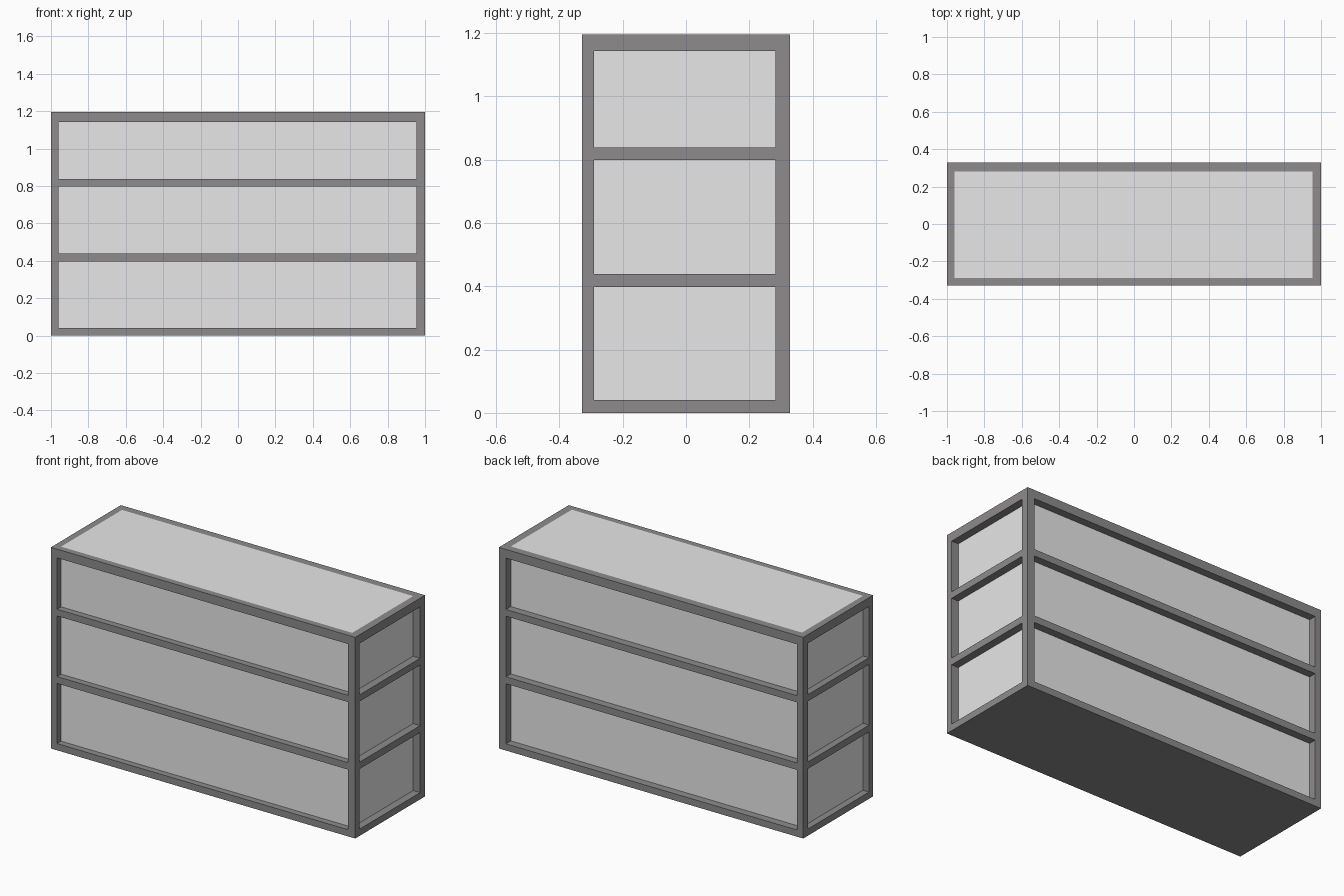
import bpy
import bmesh

cube = bpy.data.objects.get("Cube")
if cube:
    bpy.data.objects.remove(cube, do_unlink=True)


def material(name, color):
    mat = bpy.data.materials.new(name)
    mat.use_nodes = True
    mat.diffuse_color = color
    mat.node_tree.nodes["Principled BSDF"].inputs["Base Color"].default_value = color
    return mat


def add_boxes(name, mat, boxes):
    """One object made of boxes, each given as x, y and z ranges."""
    bm = bmesh.new()
    for ranges in boxes:
        verts = bmesh.ops.create_cube(bm, size=1)["verts"]
        for v in verts:
            for axis, (low, high) in enumerate(ranges):
                v.co[axis] = low if v.co[axis] < 0 else high
    mesh = bpy.data.meshes.new(name)
    bm.to_mesh(mesh)
    bm.free()
    mesh.materials.append(mat)
    obj = bpy.data.objects.new(name, mesh)
    bpy.context.collection.objects.link(obj)


dark = material("dark grey frame", (0.27, 0.26, 0.26, 1))
light = material("light grey panel", (0.8, 0.8, 0.8, 1))

# Outer size and the recessed core that shows between the bars
X, Y, TOP = 1.0, 0.328, 1.195
core_x, core_y = (-0.96, 0.954), (-0.29, 0.282)
sides_x = [(-X, core_x[0]), (core_x[1], X)]
sides_y = [(-Y, core_y[0]), (core_y[1], Y)]
base = 0.04
rails = [(0.397, 0.438), (0.798, 0.838), (1.143, TOP)]

add_boxes("panel_core", light, [(core_x, core_y, (base, TOP))])
add_boxes("base_slab", dark, [((-X, X), (-Y, Y), (0, base))])

# Corner posts, broken by the rails
gaps = zip([base] + [r[1] for r in rails], [r[0] for r in rails])
add_boxes("corner_posts", dark,
          [(x, y, z) for z in gaps for x in sides_x for y in sides_y])

# Rail rings around the core
rings = []
for z in rails:
    rings += [((-X, X), y, z) for y in sides_y]
    rings += [(x, core_y, z) for x in sides_x]
add_boxes("rail_rings", dark, rings)
